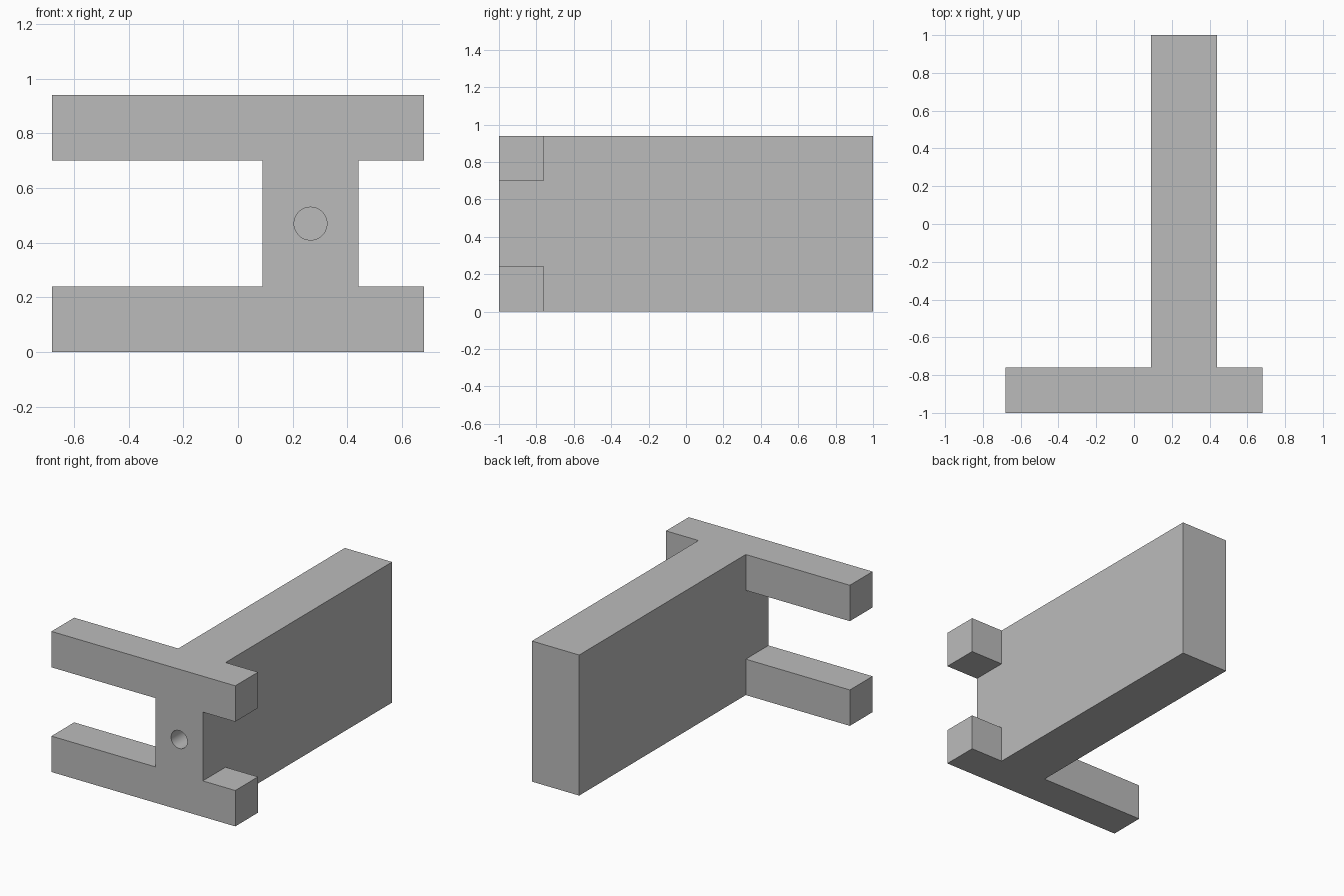
import bpy
import bmesh
from math import radians
from mathutils import Matrix

if "Cube" in bpy.data.objects:
    bpy.data.objects.remove(bpy.data.objects["Cube"])

HEIGHT = 0.94
ARM = 0.24                  # arm thickness, both in y and z
HALF_W = 0.68               # half width across the arms
WEB_L, WEB_R = 0.09, 0.44   # x range of the long slab
FRONT, BACK = -1.0, 1.0
ARM_BACK = FRONT + ARM

grey = bpy.data.materials.new("plain grey")
grey.use_nodes = True
grey.diffuse_color = (0.5, 0.5, 0.5, 1)
grey.node_tree.nodes["Principled BSDF"].inputs["Base Color"].default_value = (0.5, 0.5, 0.5, 1)


def make_object(name, bm):
    bmesh.ops.recalc_face_normals(bm, faces=bm.faces)
    mesh = bpy.data.meshes.new(name)
    bm.to_mesh(mesh)
    bm.free()
    mesh.materials.append(grey)
    obj = bpy.data.objects.new(name, mesh)
    bpy.context.collection.objects.link(obj)
    return obj


def prism(name, outline, z0, z1):
    bm = bmesh.new()
    face = bm.faces.new([bm.verts.new((x, y, z0)) for x, y in outline])
    top = bmesh.ops.extrude_face_region(bm, geom=[face])["geom"]
    bmesh.ops.translate(bm, vec=(0, 0, z1 - z0),
                        verts=[v for v in top if isinstance(v, bmesh.types.BMVert)])
    return make_object(name, bm)


def box(name, x0, x1, y0, y1, z0, z1):
    return prism(name, [(x0, y0), (x1, y0), (x1, y1), (x0, y1)], z0, z1)


def cut(target, cutter):
    cutter.hide_render = True
    mod = target.modifiers.new("cut", 'BOOLEAN')
    mod.operation = 'DIFFERENCE'
    mod.solver = 'EXACT'
    mod.object = cutter
    bpy.context.view_layer.objects.active = target
    bpy.ops.object.modifier_apply(modifier=mod.name)
    bpy.data.objects.remove(cutter)


# T-shaped body: long slab with a cross bar at the front
body = prism("slab_with_arms", [
    (-HALF_W, FRONT), (HALF_W, FRONT), (HALF_W, ARM_BACK), (WEB_R, ARM_BACK),
    (WEB_R, BACK), (WEB_L, BACK), (WEB_L, ARM_BACK), (-HALF_W, ARM_BACK)], 0, HEIGHT)

# Gaps that split the cross bar into upper and lower arms
for name, x0, x1 in (("left_gap", WEB_R, 1), ("right_gap", -1, WEB_L)):
    cut(body, box(name, x0, x1, FRONT - 0.2, ARM_BACK + 0.1, ARM, HEIGHT - ARM + 0.0))

# Blind round hole in the front
bm = bmesh.new()
bmesh.ops.create_cone(bm, cap_ends=True, segments=48, radius1=0.06, radius2=0.06, depth=0.8,
                      matrix=Matrix.Translation(((WEB_L + WEB_R) / 2, FRONT, HEIGHT / 2))
                      @ Matrix.Rotation(radians(90), 4, 'X'))
cut(body, make_object("hole_cutter", bm))

# Smooth hole wall, sharp edges elsewhere
bpy.ops.object.select_all(action='DESELECT')
body.select_set(True)
bpy.context.view_layer.objects.active = body
bpy.ops.object.shade_smooth_by_angle(angle=radians(30))
